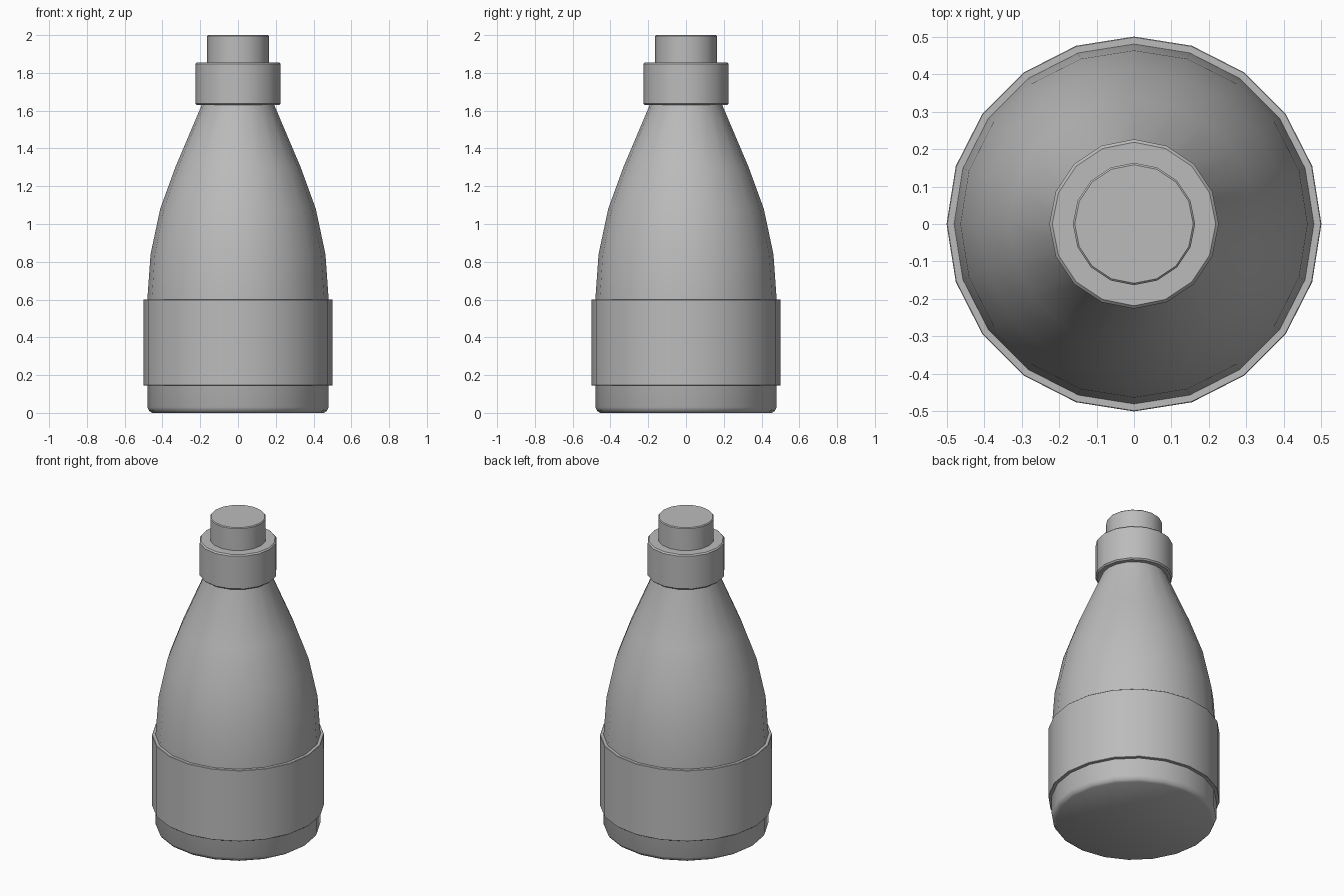
import bpy
import bmesh
from math import cos, sin, tau, radians

cube = bpy.data.objects.get("Cube")
if cube:
    bpy.data.objects.remove(cube, do_unlink=True)

grey = bpy.data.materials.new("plain grey")
grey.use_nodes = True
colour = (0.5, 0.5, 0.5, 1)
grey.diffuse_color = colour
grey.node_tree.nodes["Principled BSDF"].inputs["Base Color"].default_value = colour


def lathe(name, profile, sides):
    """Spin (radius, height) points round z and cap both ends."""
    bm = bmesh.new()
    rings = []
    for r, z in profile:
        angles = [tau * i / sides for i in range(sides)]
        rings.append([bm.verts.new((r * cos(a), r * sin(a), z)) for a in angles])
    for low, high in zip(rings, rings[1:]):
        for i in range(sides):
            j = (i + 1) % sides
            bm.faces.new((low[i], low[j], high[j], high[i]))
    bm.faces.new(rings[0][::-1])
    bm.faces.new(rings[-1])
    mesh = bpy.data.meshes.new(name)
    bm.to_mesh(mesh)
    bm.free()
    mesh.materials.append(grey)
    obj = bpy.data.objects.new(name, mesh)
    bpy.context.collection.objects.link(obj)
    bpy.ops.object.select_all(action="DESELECT")
    obj.select_set(True)
    bpy.context.view_layer.objects.active = obj
    bpy.ops.object.shade_smooth_by_angle(angle=radians(35))
    return obj


def band(name, radius, bottom, top, sides, edge):
    """Straight cylinder with a narrow chamfer at each rim."""
    lathe(name, [(radius - edge, bottom), (radius, bottom + edge),
                 (radius, top - edge), (radius - edge, top)], sides)


# Bottle body with tapering shoulders
lathe("bottle_body", [(0.455, 0), (0.47, 0.01), (0.48, 0.03), (0.48, 0.6),
                      (0.463, 0.84), (0.412, 1.08), (0.332, 1.3),
                      (0.192, 1.63), (0.18, 1.7)], 20)

# Label sleeve round the lower body
band("label_sleeve", 0.5, 0.145, 0.6, 20, 0.002)

# Neck collar and stopper
band("neck_collar", 0.226, 1.63, 1.855, 16, 0.008)
band("stopper", 0.163, 1.68, 2.0, 16, 0.005)
